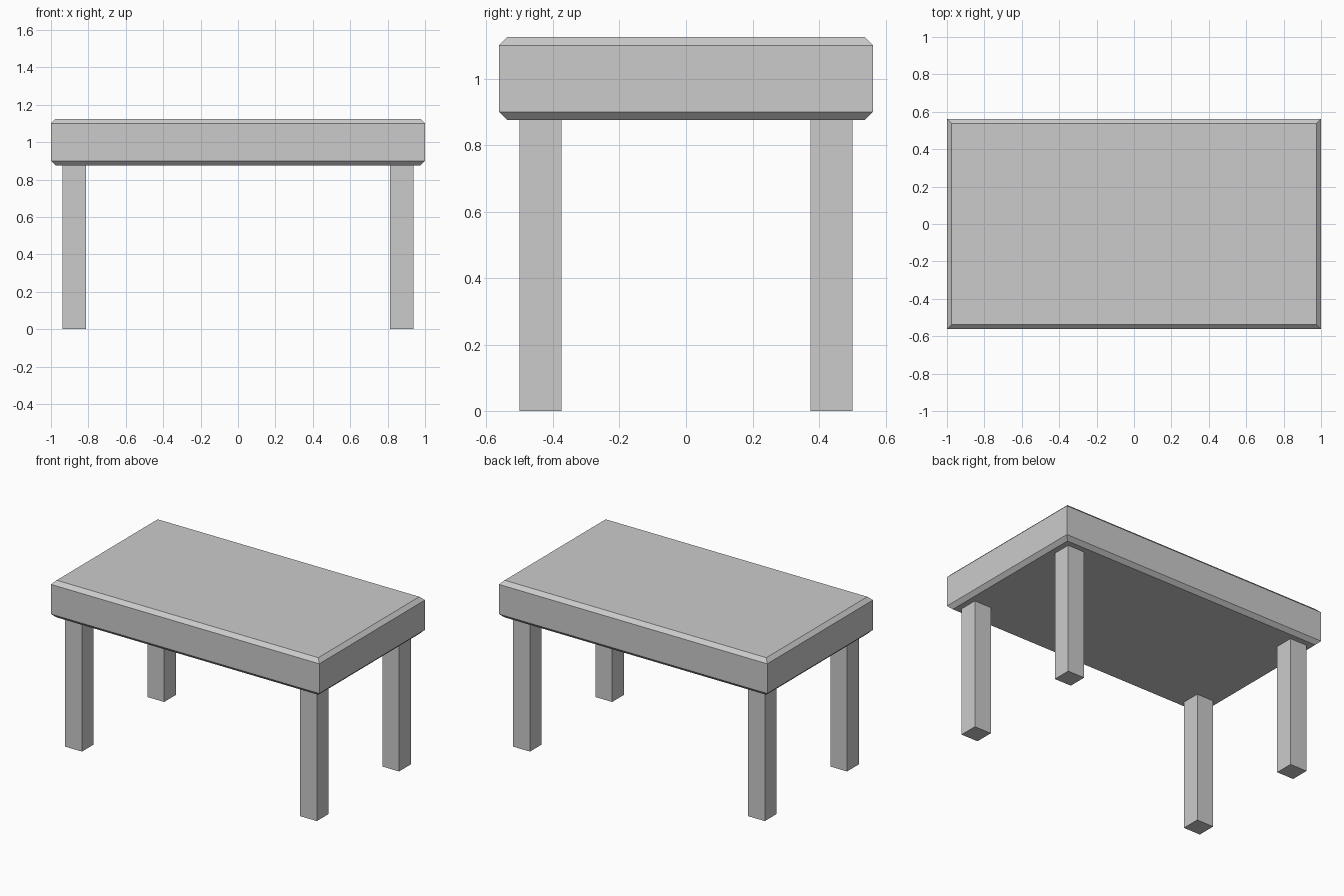
import bpy, bmesh
from mathutils import Matrix, Vector

if "Cube" in bpy.data.objects:
    bpy.data.objects.remove(bpy.data.objects["Cube"])


def box(name, lo, hi, chamfer=0.0):
    """Box between two corners; optional chamfer on the horizontal edges only."""
    lo, hi = Vector(lo), Vector(hi)
    bm = bmesh.new()
    bmesh.ops.create_cube(bm, size=1, matrix=Matrix.LocRotScale((lo + hi) / 2, None, hi - lo))
    if chamfer:
        edges = [e for e in bm.edges if abs(e.verts[0].co.z - e.verts[1].co.z) < 1e-4]
        bmesh.ops.bevel(bm, geom=edges, offset=chamfer, offset_type='OFFSET',
                        segments=1, profile=0.5, affect='EDGES')
    mesh = bpy.data.meshes.new(name)
    bm.to_mesh(mesh)
    bm.free()
    obj = bpy.data.objects.new(name, mesh)
    bpy.context.collection.objects.link(obj)
    return obj


# Thick slab with chamfered top and bottom rims
box("table_top", (-1, -0.5625, 0.875), (1, 0.5625, 1.125), chamfer=0.025)

# Four square legs set in from the corners
LEG = 0.125
for y_name, y in (("front", -0.4375), ("back", 0.4375)):
    for x_name, x in (("left", -0.875), ("right", 0.875)):
        box(f"{y_name}_{x_name}_leg",
            (x - LEG / 2, y - LEG / 2, 0), (x + LEG / 2, y + LEG / 2, 0.875))
